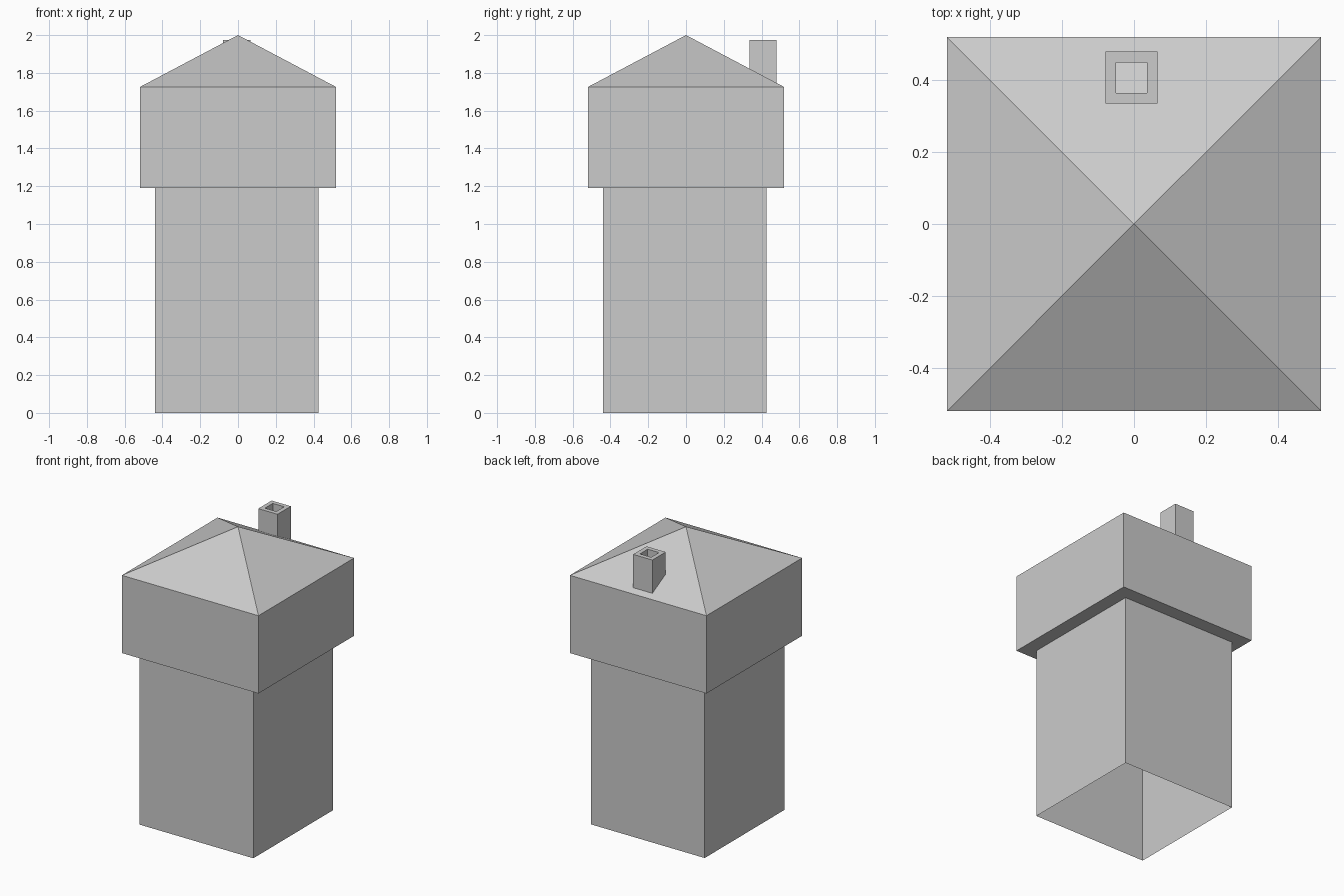
import bpy

if "Cube" in bpy.data.objects:
    bpy.data.objects.remove(bpy.data.objects["Cube"])


def make_object(name, verts, faces):
    mesh = bpy.data.meshes.new(name)
    mesh.from_pydata(verts, [], faces)
    obj = bpy.data.objects.new(name, mesh)
    bpy.context.collection.objects.link(obj)
    return obj


def ring(x0, x1, y0, y1, height):
    # Rectangle corners, counter-clockwise; height is a function of y
    return [(x, y, height(y)) for x, y in ((x0, y0), (x1, y0), (x1, y1), (x0, y1))]


def band(a, b):
    # Four quads joining the rings that start at vertices a and b
    return [(a + i, a + (i + 1) % 4, b + (i + 1) % 4, b + i) for i in range(4)]


HALF, EAVES, PEAK, SOFFIT = 0.52, 1.725, 2.0, 1.19
B0, B1 = -0.44, 0.425


def level(z):
    return lambda y: z


def roof_height(y):
    return PEAK - (PEAK - EAVES) * abs(y) / HALF


# Tower shaft, open at the bottom
make_object("tower_shaft",
            ring(B0, B1, B0, B1, level(0)) + ring(B0, B1, B0, B1, level(SOFFIT)),
            band(0, 4))

# Overhanging upper storey with flat underside
make_object("upper_storey",
            ring(-HALF, HALF, -HALF, HALF, level(SOFFIT))
            + ring(-HALF, HALF, -HALF, HALF, level(EAVES)),
            band(0, 4) + [(3, 2, 1, 0)])

# Pyramid roof
make_object("roof",
            ring(-HALF, HALF, -HALF, HALF, level(EAVES)) + [(0, 0, PEAK)],
            [(i, (i + 1) % 4, 4) for i in range(4)])

# Hollow chimney whose base follows the roof slope
outer, inner, top = (-0.08, 0.066, 0.335, 0.48), (-0.05, 0.036, 0.365, 0.45), 1.975
make_object("chimney",
            ring(*outer, roof_height) + ring(*outer, level(top))
            + ring(*inner, level(top)) + ring(*inner, roof_height),
            band(0, 4) + band(4, 8) + band(8, 12))
